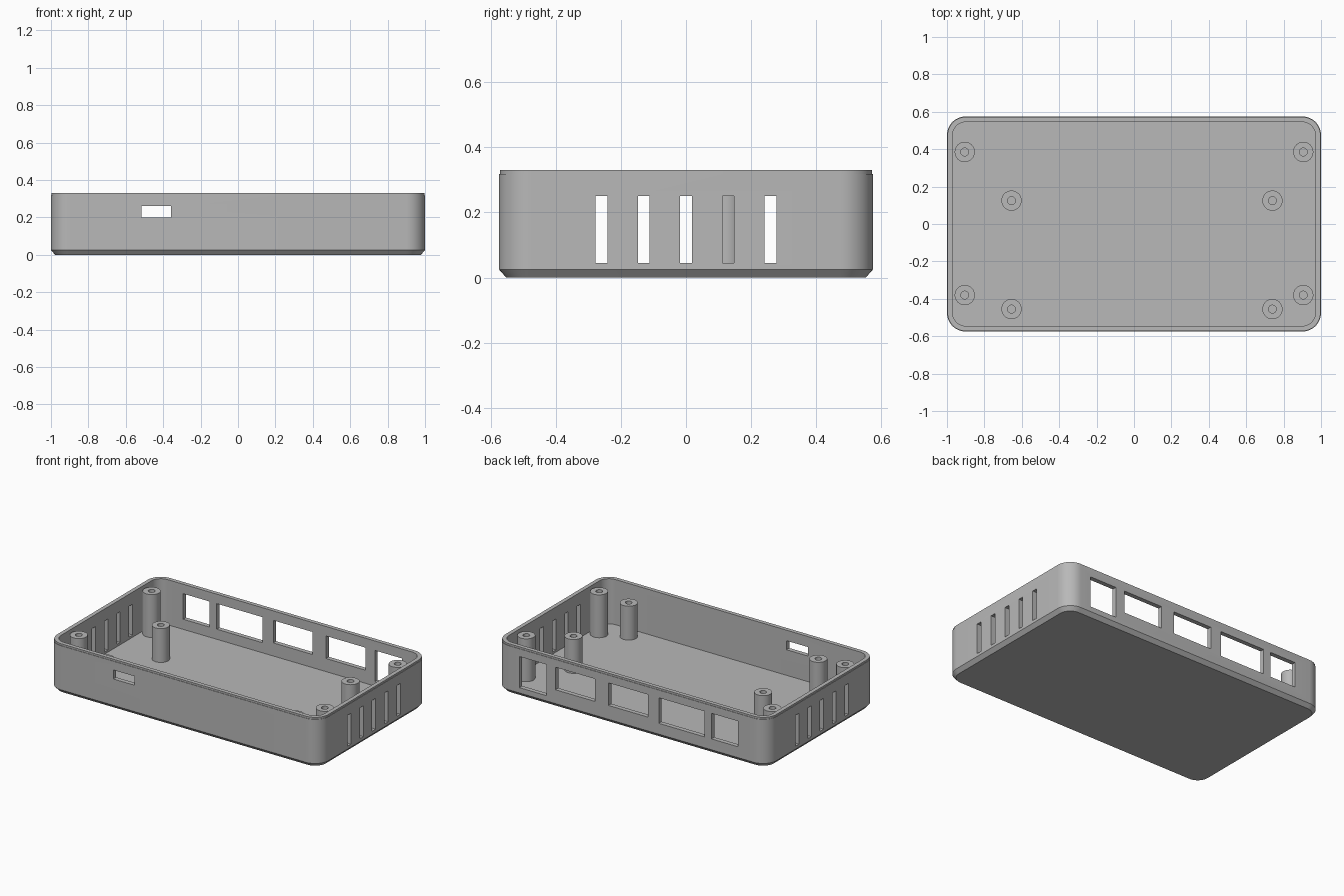
import bpy, bmesh, math
from mathutils import Matrix, Vector

HALF_X, HALF_Y, HEIGHT = 1.0, 0.575, 0.33
WALL, FLOOR, CORNER = 0.03, 0.03, 0.10

default = bpy.data.objects.get("Cube")
if default:
    bpy.data.objects.remove(default, do_unlink=True)

grey = bpy.data.materials.new("matte grey plastic")
grey.use_nodes = True
colour = (0.48, 0.48, 0.48, 1)
grey.diffuse_color = colour
grey.node_tree.nodes["Principled BSDF"].inputs["Base Color"].default_value = colour


def finish(bm, name):
    bmesh.ops.recalc_face_normals(bm, faces=bm.faces)
    mesh = bpy.data.meshes.new(name)
    bm.to_mesh(mesh)
    bm.free()
    mesh.materials.append(grey)
    obj = bpy.data.objects.new(name, mesh)
    bpy.context.collection.objects.link(obj)
    return obj


def activate(obj):
    bpy.ops.object.select_all(action="DESELECT")
    obj.select_set(True)
    bpy.context.view_layer.objects.active = obj


def smooth(obj):
    activate(obj)
    bpy.ops.object.shade_smooth_by_angle(angle=math.radians(30))


def bridge(bm, rings):
    """Join neighbouring rings of equal length with quads and cap both ends."""
    for a, b in zip(rings, rings[1:]):
        for i in range(len(a)):
            j = (i + 1) % len(a)
            bm.faces.new((a[i], a[j], b[j], b[i]))
    bm.faces.new(rings[0])
    bm.faces.new(rings[-1])


def rounded_ring(bm, inset, z, steps=10):
    r = CORNER - inset
    ring = []
    for q, (sx, sy) in enumerate([(1, 1), (-1, 1), (-1, -1), (1, -1)]):
        for k in range(steps + 1):
            a = math.pi / 2 * (q + k / steps)
            ring.append(bm.verts.new((sx * (HALF_X - CORNER) + r * math.cos(a),
                                      sy * (HALF_Y - CORNER) + r * math.sin(a), z)))
    return ring


# Open tray: chamfered base, outer wall, stepped rim, inner wall and floor
bm = bmesh.new()
section = [(0.022, 0), (0, 0.025), (0, 0.318), (0.003, 0.318),
           (0.003, HEIGHT), (WALL, HEIGHT), (WALL, FLOOR)]
bridge(bm, [rounded_ring(bm, inset, z) for inset, z in section])
tray = finish(bm, "tray_shell")

# Openings in the walls: port windows, front slot and side vents
cut = bmesh.new()


def cut_box(x0, x1, y0, y1, z0, z1):
    size = Vector((x1 - x0, y1 - y0, z1 - z0))
    centre = Vector((x0 + x1, y0 + y1, z0 + z1)) / 2
    bmesh.ops.create_cube(cut, size=1, matrix=Matrix.LocRotScale(centre, None, size))


ports = [(-0.785, -0.59, 0.097), (-0.538, -0.203, 0.097), (-0.122, 0.167, 0.117),
         (0.265, 0.558, 0.117), (0.625, 0.823, 0.06)]
for x0, x1, z0 in ports:
    cut_box(x0, x1, 0.5, 0.65, z0, 0.267)
cut_box(-0.515, -0.357, -0.65, -0.5, 0.2, 0.26)
for side in (-1, 1):
    for i in range(-2, 3):
        y = 0.13 * i
        cut_box(side - 0.07, side + 0.07, y - 0.018, y + 0.018, 0.045, 0.25)

cutter = finish(cut, "opening_cutter")
cutter.hide_render = True
mod = tray.modifiers.new("openings", "BOOLEAN")
mod.operation, mod.solver, mod.object = "DIFFERENCE", "EXACT", cutter
activate(tray)
bpy.ops.object.modifier_apply(modifier=mod.name)
bpy.data.objects.remove(cutter, do_unlink=True)
smooth(tray)


# Hollow screw posts standing on the floor
def post(name, x, y, top, radius=0.054, bore=0.021, sides=32):
    bm = bmesh.new()
    rings = []
    for r, z in [(radius, FLOOR - 0.005), (radius, top), (bore, top), (bore, FLOOR + 0.002)]:
        rings.append([bm.verts.new((x + r * math.cos(2 * math.pi * i / sides),
                                    y + r * math.sin(2 * math.pi * i / sides), z))
                      for i in range(sides)])
    bridge(bm, rings)
    smooth(finish(bm, name))


for end, y_lid, y_board in [("front", -0.38, -0.455), ("back", 0.385, 0.125)]:
    for side, x_lid, x_board in [("right", -0.905, -0.655), ("left", 0.905, 0.74)]:
        post(f"lid_post_{end}_{side}", x_lid, y_lid, 0.315)
        post(f"board_post_{end}_{side}", x_board, y_board, 0.255)
